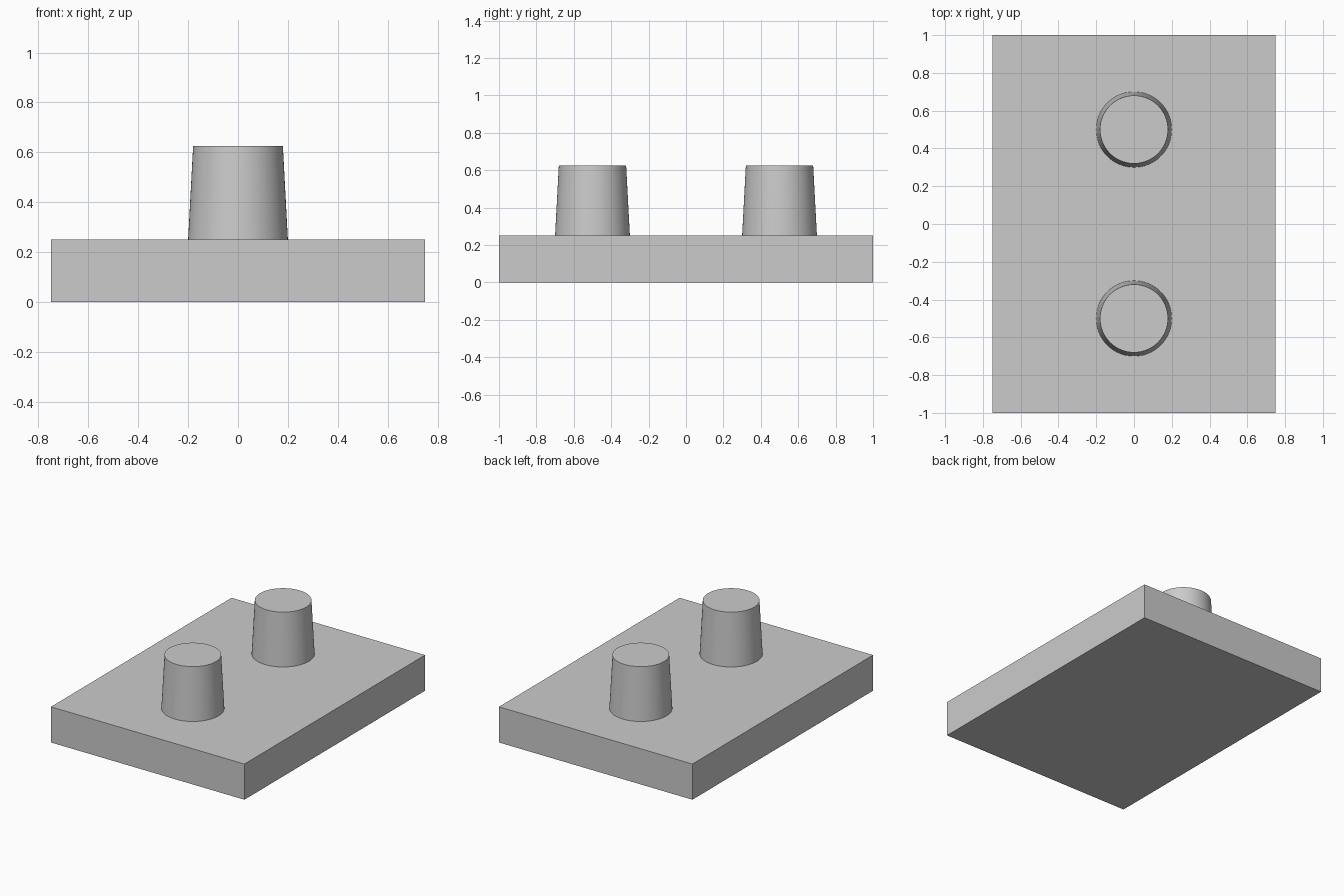
import bpy
import math

cube = bpy.data.objects.get("Cube")
if cube:
    bpy.data.objects.remove(cube, do_unlink=True)

# Single plain grey
grey = bpy.data.materials.new("light_grey")
grey.use_nodes = True
colour = (0.6, 0.6, 0.6, 1)
grey.diffuse_color = colour
grey.node_tree.nodes["Principled BSDF"].inputs["Base Color"].default_value = colour

BASE_HEIGHT = 0.25
PEG_HEIGHT = 0.375


def finish(name):
    obj = bpy.context.object
    obj.name = name
    obj.data.materials.append(grey)
    return obj


# Flat rectangular base
bpy.ops.mesh.primitive_cube_add(size=1, location=(0, 0, BASE_HEIGHT / 2))
base = finish("base_plate")
base.scale = (1.5, 2, BASE_HEIGHT)
bpy.ops.object.transform_apply(location=False, rotation=False, scale=True)

# Two tapered pegs standing on the base
for name, y in (("front_peg", -0.5), ("back_peg", 0.5)):
    bpy.ops.mesh.primitive_cone_add(
        vertices=64, radius1=0.2, radius2=0.18, depth=PEG_HEIGHT,
        location=(0, y, BASE_HEIGHT + PEG_HEIGHT / 2))
    finish(name)
    bpy.ops.object.shade_smooth_by_angle(angle=math.radians(30))
